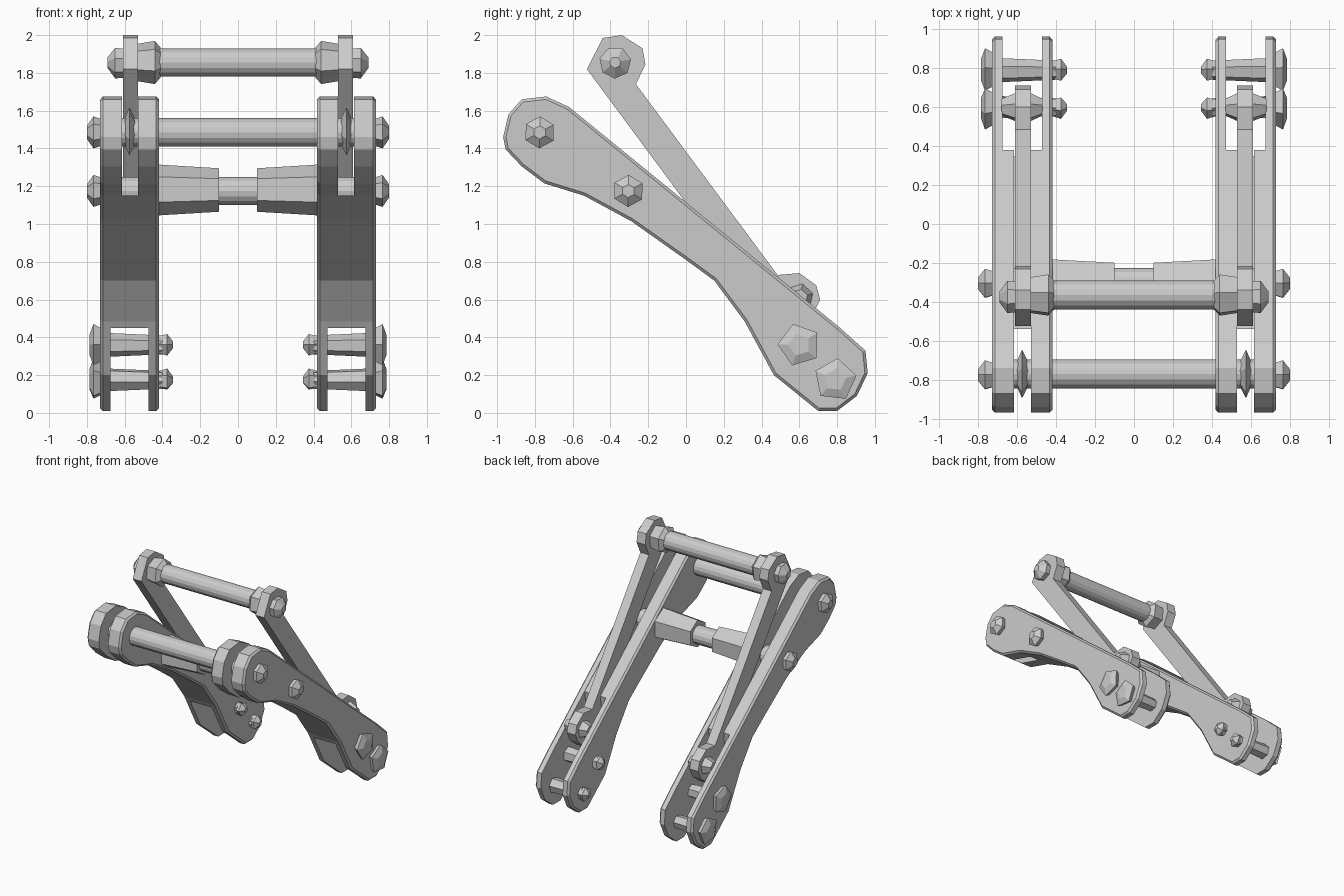
import bpy, bmesh
from math import cos, sin, pi

if "Cube" in bpy.data.objects:
    bpy.data.objects.remove(bpy.data.objects["Cube"])


def finish(name, bm, mirror):
    bmesh.ops.recalc_face_normals(bm, faces=bm.faces[:])
    me = bpy.data.meshes.new(name)
    bm.to_mesh(me)
    bm.free()
    ob = bpy.data.objects.new(name, me)
    bpy.context.collection.objects.link(ob)
    if mirror:
        ob.modifiers.new("mirror", 'MIRROR').use_axis[0] = True
    return ob


def slab(name, prof, x0, x1, chamfer=0):
    """Extrude a (y, z) profile from x0 to x1; chamfer the rim at x1."""
    bm = bmesh.new()
    a = [bm.verts.new((x0, y, z)) for y, z in prof]
    b = [bm.verts.new((x1, y, z)) for y, z in prof]
    bm.faces.new(a)
    cap = bm.faces.new(b[::-1])
    n = len(prof)
    for i in range(n):
        j = (i + 1) % n
        bm.faces.new((a[i], a[j], b[j], b[i]))
    bmesh.ops.recalc_face_normals(bm, faces=bm.faces[:])
    if chamfer:
        bmesh.ops.bevel(bm, geom=list(cap.edges), offset=chamfer, segments=1,
                        profile=0.5, affect='EDGES')
    return finish(name, bm, True)


def lathe(name, y, z, rings, n, phase=0.0, mirror=True):
    """Stack of (x, radius) rings around an axis parallel to x."""
    bm = bmesh.new()
    loops = []
    for x, r in rings:
        loops.append([bm.verts.new((x, y + r * cos(phase + 2 * pi * i / n),
                                    z + r * sin(phase + 2 * pi * i / n))) for i in range(n)])
    for p, q in zip(loops, loops[1:]):
        for i in range(n):
            j = (i + 1) % n
            bm.faces.new((p[i], p[j], q[j], q[i]))
    bm.faces.new(loops[0][::-1])
    bm.faces.new(loops[-1])
    return finish(name, bm, mirror)


# Main arm outline, split into front part and rear end
head = [(.15, .70), (0, .81), (-.29, 1.015), (-.54, 1.15), (-.75, 1.215), (-.87, 1.305),
        (-.955, 1.395), (-.968, 1.46), (-.94, 1.58), (-.87, 1.66), (-.74, 1.675), (-.62, 1.62)]
tail = [(.81, .455), (.95, .33), (.962, .21), (.905, .09), (.80, .01), (.70, .01),
        (.465, .20), (.31, .485)]
arm = head + tail
thick = head + [(.38, .80), (.33, .45), (.31, .485)]

# Thin side plates, thick inner cheeks and slot floor
slab("outer_arm_plate", arm, .675, .73, .015)
slab("inner_arm_plate", arm, .473, .418, .015)
slab("outer_arm_cheek", thick, .675, .615)
slab("inner_arm_cheek", thick, .473, .53)
slab("slot_floor", [(-.54, 1.15), (-.29, 1.015), (0, .81), (.15, .70), (.31, .485), (.33, .45),
                    (.35, .56), (.18, .79), (0, .92), (-.27, 1.09)], .53, .615)

# Swinging link between the plates
link = [(-.525, 1.82), (-.44, 1.985), (-.34, 2.0), (-.23, 1.93), (-.215, 1.845), (-.265, 1.74),
        (.485, .73), (.60, .74), (.69, .675), (.71, .60), (.67, .52), (.58, .45), (.49, .45)]
slab("link", link, .53, .61)

# Cross rods with spacers
for name, y, z, x in (("link_cross_rod", -.365, 1.855, .56),
                      ("front_cross_rod", -.77, 1.485, .70),
                      ("middle_cross_rod", -.30, 1.175, .70)):
    lathe(name, y, z, [(-x, .075), (x, .075)], 16, mirror=False)
lathe("middle_rod_sleeve", -.30, 1.18, [(.10, .115), (.43, .135)], 6, .5)
lathe("front_rod_spacer", -.77, 1.49, [(.54, .06), (.575, .13), (.605, .06)], 6, .3)

# Nuts and bolt heads on the rods
lathe("link_nut", -.365, 1.855, [(.41, .08), (.44, .115), (.53, .10)], 6, .4)
lathe("link_bolt_head", -.375, 1.855, [(.60, .08), (.65, .085), (.69, .03)], 7, .2)
for name, y, z in (("front_bolt_head", -.775, 1.485), ("middle_bolt_head", -.305, 1.175)):
    lathe(name, y, z, [(.72, .07), (.765, .085), (.80, .035)], 6, .5)

# Pins through the rear end: wide head, shaft, pointed inner tip
for name, y, z, ph in (("upper_rear_pin", .60, .36, .6), ("lower_rear_pin", .79, .175, .2)):
    lathe(name + "_head", y, z, [(.72, .09), (.765, .115), (.785, .06)], 5, ph)
    lathe(name + "_shaft", y, z, [(.40, .05), (.73, .065)], 6, ph)
    lathe(name + "_tip", y, z, [(.345, .02), (.375, .06), (.425, .045)], 5, ph)

# Link pivot pin
lathe("link_pivot_pin", .60, .61, [(.47, .045), (.53, .075), (.61, .075), (.68, .045)], 6, .3)
